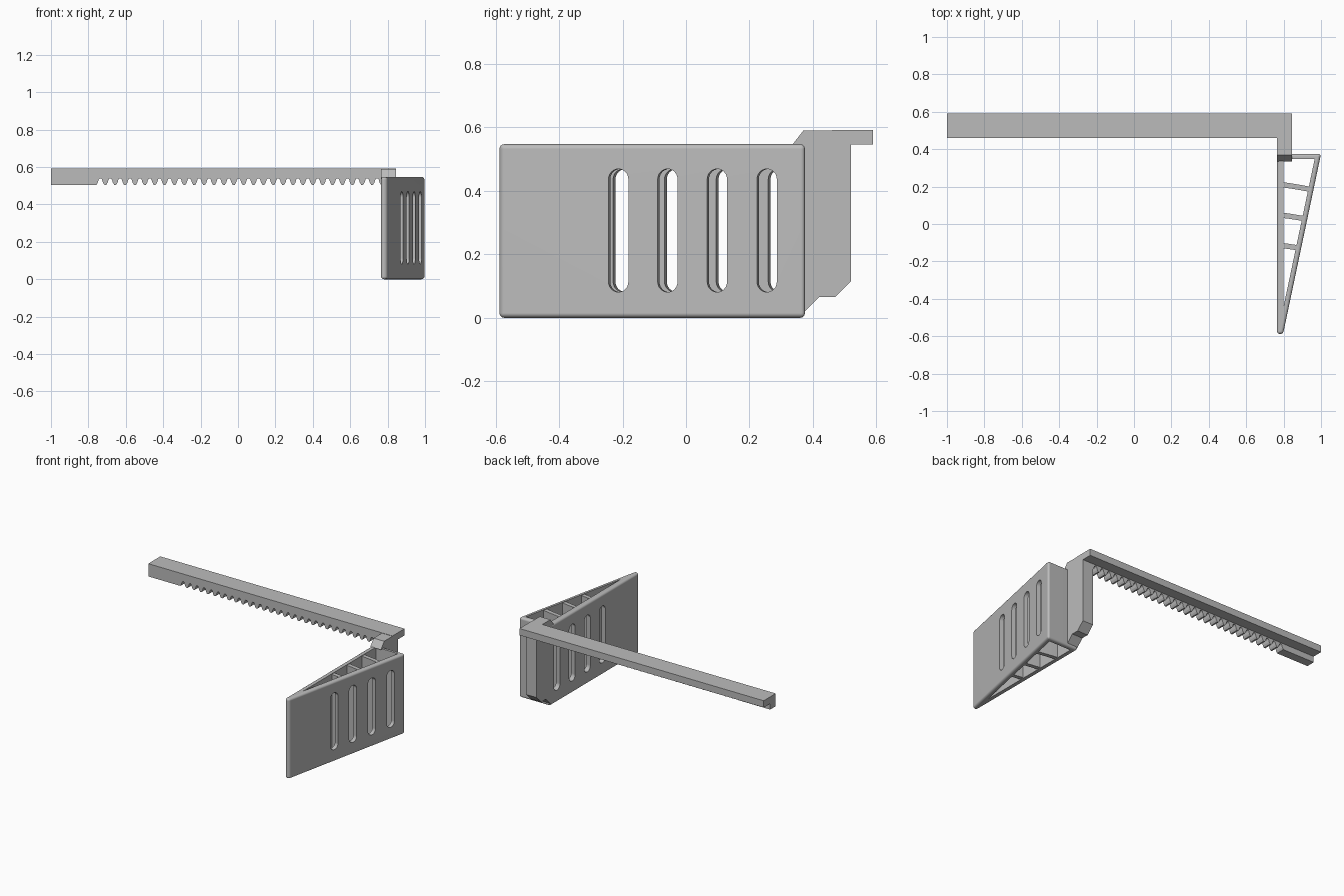
import bpy, bmesh, math
from mathutils import Matrix

cube = bpy.data.objects.get("Cube")
if cube:
    bpy.data.objects.remove(cube, do_unlink=True)

grey = bpy.data.materials.new("plain grey")
grey.use_nodes = True
COLOUR = (0.5, 0.5, 0.5, 1)
grey.diffuse_color = COLOUR
grey.node_tree.nodes["Principled BSDF"].inputs["Base Color"].default_value = COLOUR


def prism(name, profile, axis, low, high, bevel=0):
    """Extrude a 2D profile along x, y or z, optionally rounding every edge."""
    place = {"x": lambda a, b, t: (t, a, b),
             "y": lambda a, b, t: (a, t, b),
             "z": lambda a, b, t: (a, b, t)}[axis]
    bm = bmesh.new()
    ends = [[bm.verts.new(place(a, b, t)) for a, b in profile] for t in (low, high)]
    n = len(profile)
    for end in ends:
        bm.faces.new(end)
    for i in range(n):
        j = (i + 1) % n
        bm.faces.new((ends[0][i], ends[0][j], ends[1][j], ends[1][i]))
    bmesh.ops.recalc_face_normals(bm, faces=bm.faces[:])
    if bevel:
        bmesh.ops.bevel(bm, geom=bm.edges[:], offset=bevel, segments=4,
                        profile=0.5, affect="EDGES", clamp_overlap=True)
    mesh = bpy.data.meshes.new(name)
    bm.to_mesh(mesh)
    bm.free()
    mesh.materials.append(grey)
    obj = bpy.data.objects.new(name, mesh)
    bpy.context.collection.objects.link(obj)
    return obj


def activate(obj):
    bpy.ops.object.select_all(action="DESELECT")
    obj.select_set(True)
    bpy.context.view_layer.objects.active = obj


def cut(target, cutter):
    mod = target.modifiers.new("cut", "BOOLEAN")
    mod.operation, mod.solver, mod.object = "DIFFERENCE", "EXACT", cutter
    activate(target)
    bpy.ops.object.modifier_apply(modifier=mod.name)
    bpy.data.objects.remove(cutter, do_unlink=True)


# Wedge-shaped finger, hollow from top to bottom
LEFT, NOSE, TIP, BACK, TOP = 0.765, 0.797, -0.588, 0.375, 0.547
SLOPE = (1.0 - NOSE) / (BACK - TIP)
finger = prism("finger_shell", [(LEFT, TIP), (NOSE, TIP), (1.0, BACK), (LEFT, BACK)],
               "z", 0, TOP, bevel=0.015)
cut(finger, prism("cavity_cutter", [(0.8, 0.347), (0.966, 0.347), (0.8, -0.44)],
                  "z", -0.1, 0.7))

# Rounded slots running square to the slanted wall, through both walls
for y in (-0.213, -0.058, 0.098, 0.255):
    r, half, mid = 0.032, 0.162, 0.275
    outline = []
    for k in range(26):
        a = math.pi * (k if k < 13 else k - 1) / 12
        outline.append((r * math.cos(a), mid + r * math.sin(a) + (half if k < 13 else -half)))
    slot = prism("slot_cutter", outline, "x", -0.4, 0.06)
    slot.data.transform(Matrix.Translation((NOSE + SLOPE * (y - TIP), y, 0))
                        @ Matrix.Rotation(-math.atan(SLOPE), 4, "Z"))
    cut(finger, slot)
activate(finger)
bpy.ops.object.shade_smooth_by_angle(angle=math.radians(35))
finger.modifiers.new("even shading", "WEIGHTED_NORMAL").keep_sharp = True

# Gently curved ribs between the two walls
for i, y in enumerate((0.21, 0.047, -0.115)):
    x0 = 0.79
    x1 = NOSE + SLOPE * (y - TIP) - 0.018
    front, rear = [], []
    for k in range(7):
        t = k / 6
        x = x0 + (x1 - x0) * t
        bend = -0.12 * (x - x0) - 0.3 * (x - x0) ** 2
        front.append((x, y - 0.014 + bend))
        rear.append((x, y + 0.014 + bend))
    prism(f"finger_rib_{i + 1}", front + rear[::-1], "z", 0.004, TOP - 0.004)

# Upright arm behind the finger
ARM = [(0.335, 0.545), (0.37, 0.59), (0.52, 0.59), (0.52, 0.115), (0.47, 0.065),
       (0.42, 0.065), (0.37, 0.015), (0.35, 0.015), (0.35, 0.545)]
prism("upright_arm", ARM, "x", LEFT, 0.845)

# Flat rail along the top
prism("rack_rail", [(0.46, 0.546), (0.59, 0.546), (0.59, 0.592), (0.46, 0.592)],
      "x", -1.0, 0.845)

# Toothed strip below the front half of the rail
START, END, COUNT, LOW, ROOT = -0.757, 0.775, 29, 0.505, 0.54
pitch = (END - START) / COUNT
GAP = [(0.0, 0.0), (0.14, 0.35), (0.23, 0.8), (0.33, 1.0),
       (0.47, 1.0), (0.57, 0.8), (0.66, 0.35), (0.8, 0.0)]
edge = [(-1.0, 0.55), (-1.0, LOW)]
for i in range(COUNT):
    edge += [(START + pitch * (i + u), LOW + (ROOT - LOW) * v) for u, v in GAP]
edge += [(END, LOW), (END, 0.55)]
prism("rack_teeth", edge, "y", 0.46, 0.52)
